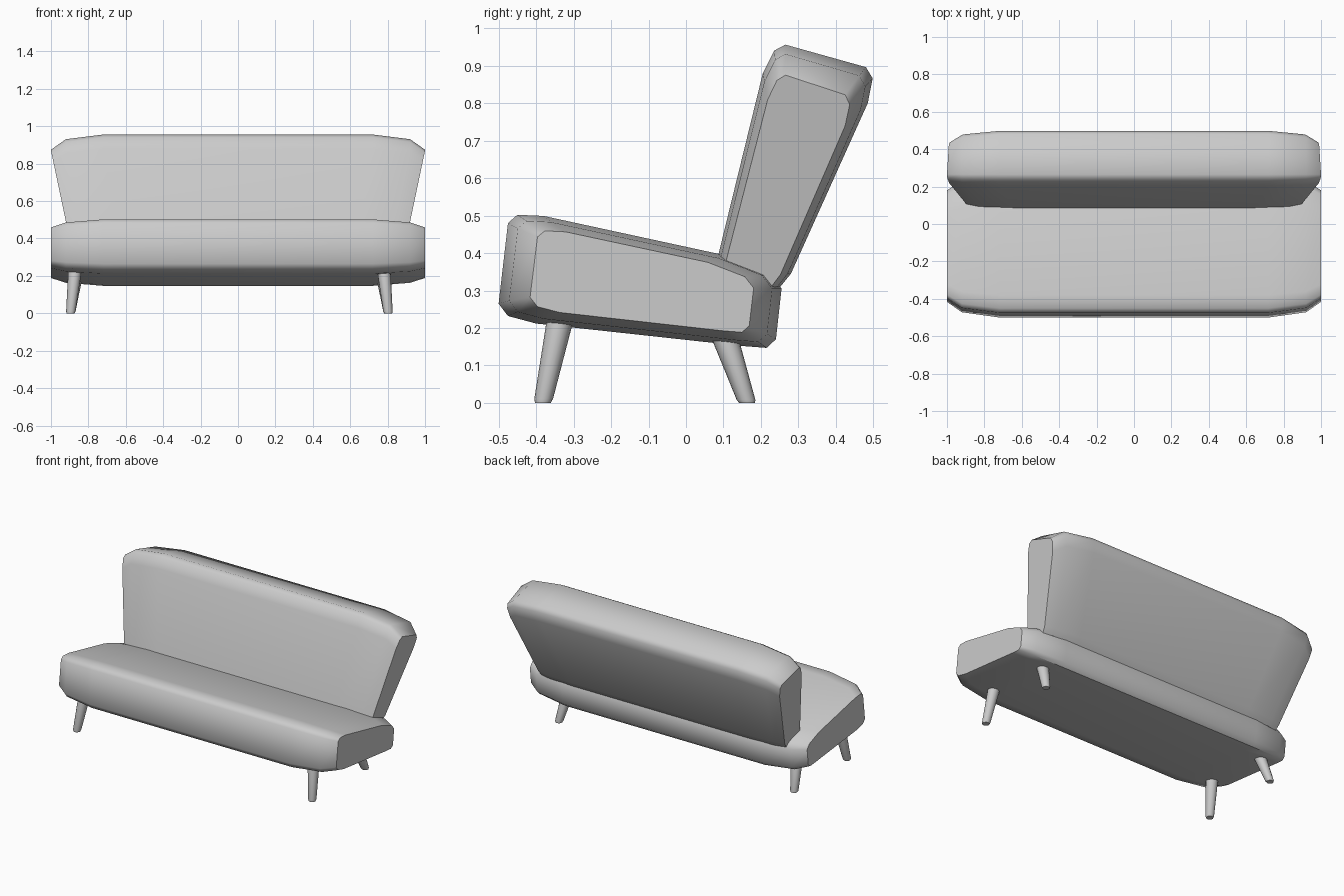
import bpy, bmesh, math
from mathutils import Vector

if "Cube" in bpy.data.objects:
    bpy.data.objects.remove(bpy.data.objects["Cube"])


def make_object(name, rings, angle):
    """Loft a list of closed rings, cap both ends, smooth."""
    bm = bmesh.new()
    loops = [[bm.verts.new(p) for p in ring] for ring in rings]
    n = len(loops[0])
    for a, b in zip(loops, loops[1:]):
        for i in range(n):
            j = (i + 1) % n
            bm.faces.new((a[i], a[j], b[j], b[i]))
    bm.faces.new(loops[0])
    bm.faces.new(loops[-1])
    bmesh.ops.recalc_face_normals(bm, faces=bm.faces)
    mesh = bpy.data.meshes.new(name)
    bm.to_mesh(mesh)
    bm.free()
    obj = bpy.data.objects.new(name, mesh)
    bpy.context.collection.objects.link(obj)
    bpy.ops.object.select_all(action='DESELECT')
    obj.select_set(True)
    bpy.context.view_layer.objects.active = obj
    bpy.ops.object.shade_smooth_by_angle(angle=math.radians(angle))
    return obj


# Cushion stations: (x, depth scale, height scale), mirrored to both ends
def stations(half):
    return [(-x, a, b) for x, a, b in reversed(half)] + half


# Seat: sloped cushion whose ends shrink towards its tilted mid line
seat_profile = [(-.475, .48), (-.45, .502), (-.38, .499), (.10, .395),
                (.225, .345), (.255, .305), (.24, .17), (.215, .147),
                (.15, .152), (-.40, .212), (-.475, .232), (-.50, .265)]


def seat_mid(y):
    return .325 - .17 * (y + .12)


def seat_point(x, y, z, sy, sz):
    y2 = -.10 + (y + .10) * sy
    return (x, y2, seat_mid(y2) + (z - seat_mid(y)) * sz)


seat_rings = [[seat_point(x, y, z, a, b) for y, z in seat_profile]
              for x, a, b in stations([(.72, 1, 1), (.92, .93, .90), (1, .79, .75)])]
make_object("seat", seat_rings, 45)

# Backrest: leaning cushion, narrower towards the seat
back_profile = [(.08, .37), (.205, .88), (.235, .94), (.265, .956),
                (.48, .896), (.498, .866), (.485, .80), (.28, .345),
                (.25, .308), (.20, .31)]


def back_mid(z):
    return .17 + .336 * (z - .34)


def back_point(x, y, z, sy, sz):
    z2 = .33 + (z - .33) * sz
    taper = 1 - .21 * max(0, .87 - z2)
    return (x * taper, back_mid(z2) + (y - back_mid(z)) * sy, z2)


back_rings = [[back_point(x, y, z, a, b) for y, z in back_profile]
              for x, a, b in stations([(.72, 1, 1), (.92, .92, .96), (1, .75, .87)])]
make_object("backrest", back_rings, 45)


# Legs: splayed tapered round pegs with a softened foot
def leg(name, top, foot):
    top, foot = Vector(top), Vector(foot)
    rings = []
    for t, r in ((0, .021), (.05, .025), (1, .036)):
        c = foot.lerp(top, t)
        rings.append([(c.x + r * math.cos(i * math.tau / 16),
                       c.y + r * math.sin(i * math.tau / 16), c.z)
                      for i in range(16)])
    make_object(name, rings, 50)


for side, x_top, x_foot in (("left", -.872, -.895), ("right", .78, .803)):
    leg("front_leg_" + side, (x_top, -.335, .225), (x_foot, -.382, 0))
    leg("back_leg_" + side, (x_top, .105, .17), (x_foot, .163, 0))
